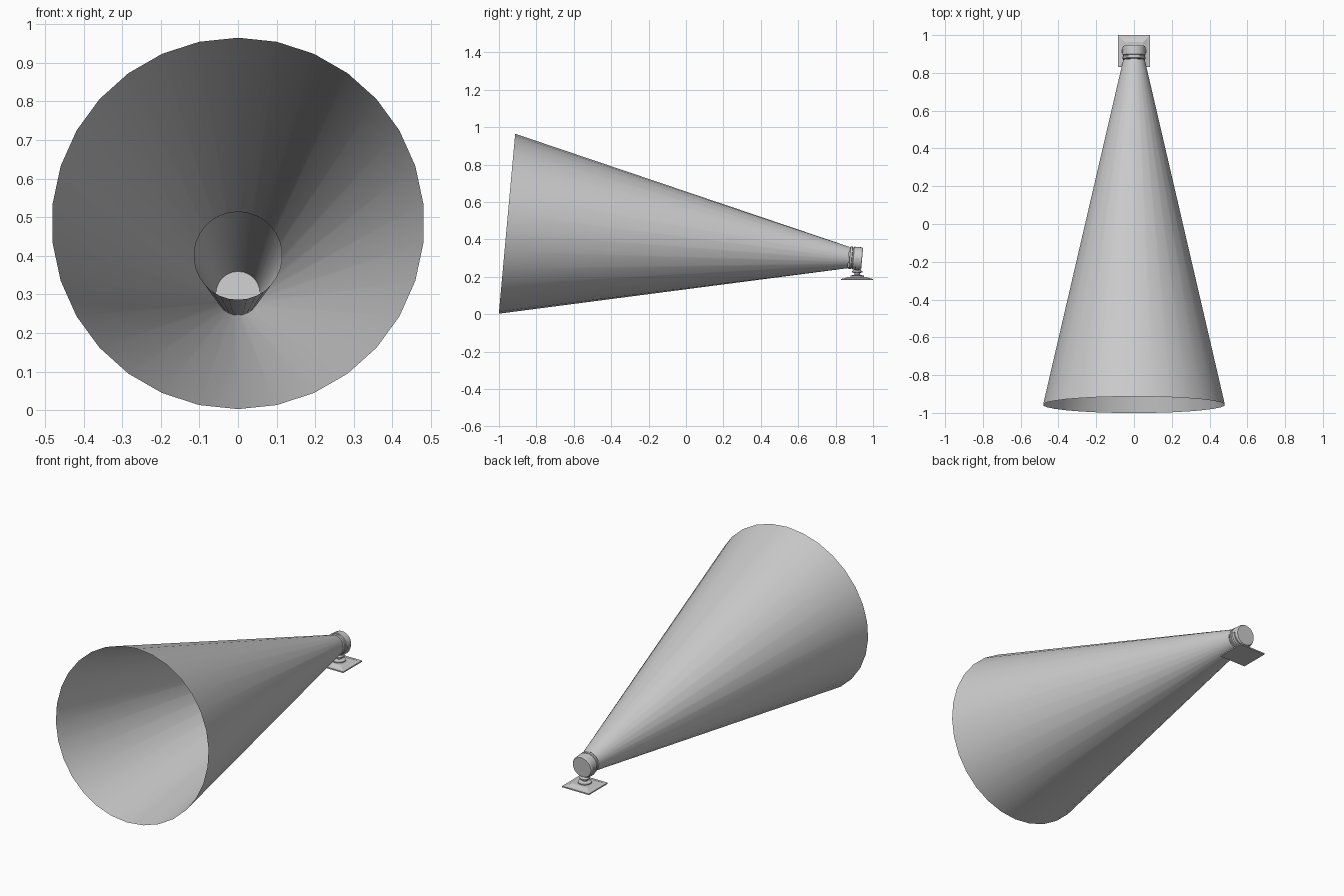
import bpy, bmesh, math
from mathutils import Matrix, Vector

cube = bpy.data.objects.get("Cube")
if cube:
    bpy.data.objects.remove(cube)

grey = bpy.data.materials.new("light grey")
grey.use_nodes = True
colour = (0.6, 0.6, 0.6, 1)
grey.diffuse_color = colour
grey.node_tree.nodes["Principled BSDF"].inputs["Base Color"].default_value = colour

TILT = math.radians(5.2)
FRONT = Vector((0, -0.957, 0.484))   # centre of the wide beam rim
LAMP = Vector((0, 0.87, 0.303))      # centre of the lamp front
BASE = Vector((0, 0.915, 0))         # centre of the mount
TILTED = Matrix.Rotation(-TILT, 4, "X") @ Matrix.Rotation(-math.pi / 2, 4, "X")


def finish(name, bm, smooth=True, recalc=True):
    if recalc:
        bmesh.ops.recalc_face_normals(bm, faces=bm.faces)
    mesh = bpy.data.meshes.new(name)
    bm.to_mesh(mesh)
    bm.free()
    obj = bpy.data.objects.new(name, mesh)
    bpy.context.collection.objects.link(obj)
    mesh.materials.append(grey)
    if smooth:
        bpy.ops.object.select_all(action="DESELECT")
        obj.select_set(True)
        bpy.context.view_layer.objects.active = obj
        bpy.ops.object.shade_smooth_by_angle(angle=math.radians(30))
    return obj


def loft(name, rings, sides, turn=0.0, caps=True, smooth=True):
    """Join rings given as (centre, radius, orientation matrix)."""
    bm = bmesh.new()
    loops = []
    for centre, radius, frame in rings:
        loops.append([bm.verts.new(centre + frame @ Vector((
            radius * math.cos(math.tau * i / sides + turn),
            radius * math.sin(math.tau * i / sides + turn), 0)))
            for i in range(sides)])
    for a, b in zip(loops, loops[1:]):
        for i in range(sides):
            j = (i + 1) % sides
            bm.faces.new((a[i], a[j], b[j], b[i]))
    if caps:
        bm.faces.new(loops[0])
        bm.faces.new(loops[-1])
    return finish(name, bm, smooth)


def upright(name, profile, sides, turn=0.0, smooth=True):
    rings = [(BASE + Vector((0, 0, z)), r, Matrix()) for r, z in profile]
    return loft(name, rings, sides, turn, True, smooth)


# Open beams: a wide one with a narrow one inside it
loft("wide_beam", [(FRONT, 0.483, TILTED), (LAMP, 0.057, TILTED)], 30, math.pi / 30, False)
loft("narrow_beam", [(FRONT.lerp(LAMP, 0.46), 0.115, TILTED), (LAMP, 0.057, TILTED)],
     30, math.pi / 30, False)

# Lamp housing along the tilted axis
axis = (TILTED @ Vector((0, 0, 1))).normalized()
profile = [(0.057, 0.002), (0.061, 0.006), (0.061, 0.016), (0.057, 0.018),
           (0.057, 0.022), (0.061, 0.025), (0.061, 0.066), (0.057, 0.072)]
loft("lamp_housing", [(LAMP + axis * d, r, TILTED) for r, d in profile], 24)

# Yoke: a half ring cradling the housing
bm = bmesh.new()
strips = []
for k in range(13):
    a = math.pi + math.pi * k / 12
    strips.append([bm.verts.new((r * math.cos(a), BASE.y + dy, 0.300 + r * math.sin(a)))
                   for r, dy in ((0.061, -0.009), (0.067, -0.009), (0.067, 0.009), (0.061, 0.009))])
for a, b in zip(strips, strips[1:]):
    for i in range(4):
        j = (i + 1) % 4
        bm.faces.new((a[i], a[j], b[j], b[i]))
bm.faces.new(strips[0])
bm.faces.new(strips[-1])
finish("yoke", bm)

# Swivel post and stepped square plate
upright("swivel", [(0.036, 0.198), (0.036, 0.206), (0.014, 0.212), (0.014, 0.220),
                   (0.028, 0.224), (0.028, 0.230), (0.014, 0.240)], 20)
root2 = math.sqrt(2)
upright("base_plate", [(0.085 * root2, 0.182), (0.085 * root2, 0.189), (0.072 * root2, 0.191),
                       (0.048 * root2, 0.200)], 4, math.pi / 4, False)
